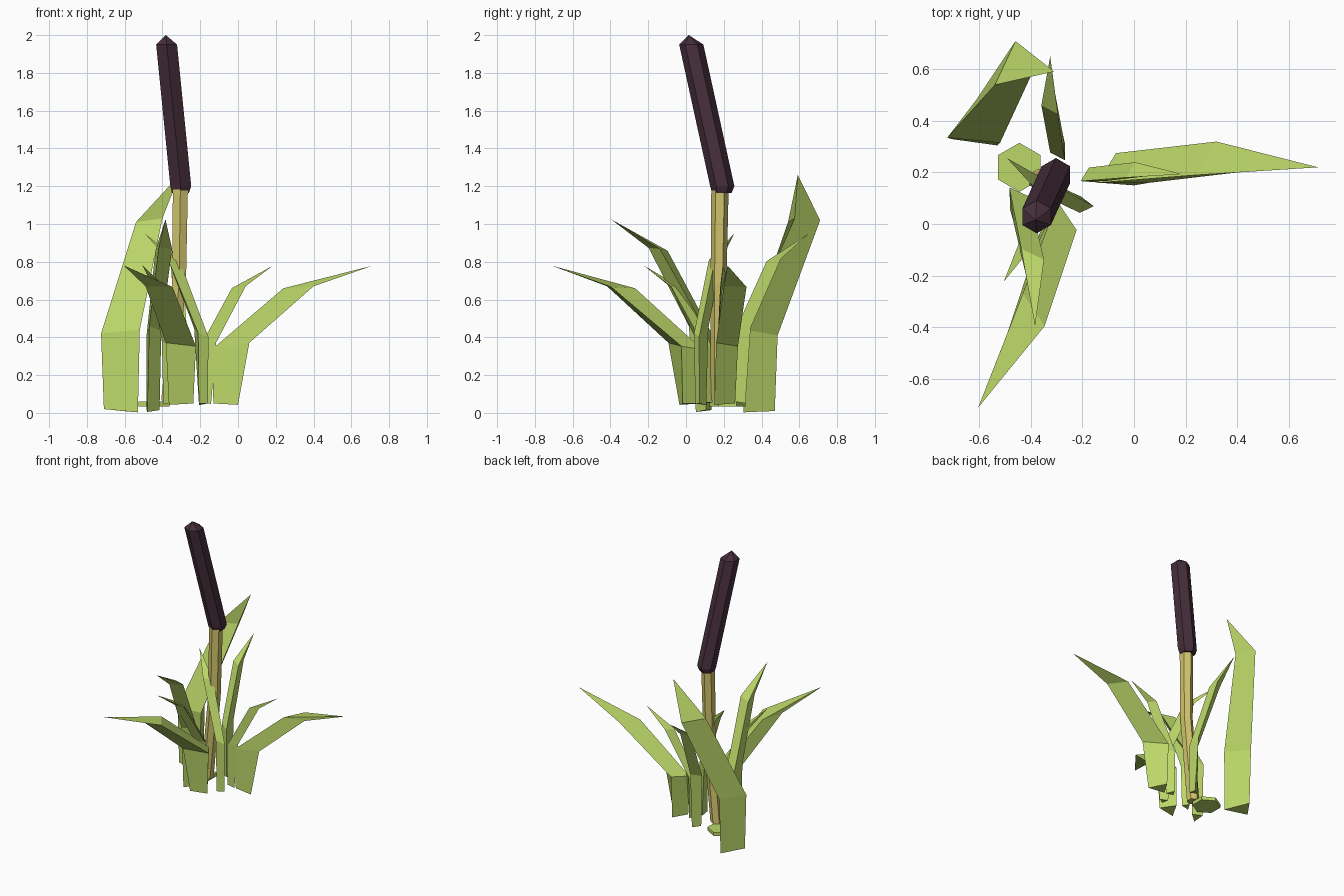
import bpy, bmesh, math
from mathutils import Vector, Matrix

if "Cube" in bpy.data.objects:
    bpy.data.objects.remove(bpy.data.objects["Cube"])


def material(name, rgb):
    m = bpy.data.materials.new(name)
    m.diffuse_color = (*rgb, 1)
    m.use_nodes = True
    m.node_tree.nodes["Principled BSDF"].inputs["Base Color"].default_value = m.diffuse_color
    return m


GREEN = material("leaf green", (0.50, 0.68, 0.14))
STRAW = material("stem straw", (0.64, 0.55, 0.15))
BROWN = material("dark seed brown", (0.060, 0.027, 0.043))


def loft(name, rings, mat, tip=None):
    """Skin equal rings of points, closing the start and either a tip or a cap."""
    bm = bmesh.new()
    vs = [[bm.verts.new(p) for p in r] for r in rings]
    n = len(vs[0])
    bm.faces.new(vs[0][::-1])
    for a, b in zip(vs, vs[1:]):
        for i in range(n):
            j = (i + 1) % n
            bm.faces.new((a[i], a[j], b[j], b[i]))
    if tip:
        t = bm.verts.new(tip)
        for i in range(n):
            bm.faces.new((vs[-1][i], vs[-1][(i + 1) % n], t))
    else:
        bm.faces.new(vs[-1])
    bmesh.ops.recalc_face_normals(bm, faces=bm.faces)
    me = bpy.data.meshes.new(name)
    bm.to_mesh(me)
    bm.free()
    me.materials.append(mat)
    ob = bpy.data.objects.new(name, me)
    bpy.context.collection.objects.link(ob)
    return ob


def hexagon(x, y, z, r):
    return [(x + r * math.cos(math.pi / 2 + i * math.pi / 3),
             y + r * math.sin(math.pi / 2 + i * math.pi / 3), z) for i in range(6)]


# Stem and seed head
loft("stem", [hexagon(-.370, .172, .065, .042), hexagon(-.312, .172, .68, .042),
              hexagon(-.305, .18, 1.20, .046)], STRAW)
loft("seed_head", [hexagon(-.305, .19, 1.165, .052), hexagon(-.303, .192, 1.20, .064),
                   hexagon(-.378, .028, 1.95, .064)], BROWN, (-.382, .015, 2.0))

# Flat sprout under the stem
loft("stem_base", [hexagon(-.445, .22, .035, .095), hexagon(-.445, .22, .06, .095)], GREEN)

# Arching leaf pattern: triangular section, leaning along +x, heights as fractions
ARCH = [[(-.06, -.03, 0), (.07, -.04, -.01), (0, .07, 0)],
        [(-.07, -.03, .39), (.13, -.03, .44), (0, .085, .415)],
        [(.31, 0, .835), (.47, .01, .85), (.39, .13, .845)]]
ARCH_TIP = (.785, .03, 1)


def arch_leaf(name, x, y, z0, z1, scale, turn):
    rot = Matrix.Rotation(math.radians(turn), 3, 'Z')

    def place(p):
        q = rot @ Vector((p[0] * scale, p[1] * scale, 0))
        return (x + q.x, y + q.y, z0 + (z1 - z0) * p[2])
    loft(name, [[place(p) for p in r] for r in ARCH], GREEN, place(ARCH_TIP))


for args in [("right_leaf_large", -.07, .19, .05, .78, 1.0, 0),
             ("right_leaf_small", -.175, .18, .055, .78, .46, 0),
             ("front_leaf_large", -.30, .012, .05, .78, 1.0, -115),
             ("front_leaf_small", -.365, .11, .055, .78, .46, -115),
             ("front_leaf_tall", -.46, .10, .015, 1.025, .64, -83.5),
             ("back_leaf_small", -.285, .28, .06, .95, .475, 94),
             ("left_leaf_small", -.19, .075, .05, .95, .45, 147)]:
    arch_leaf(*args)

# Tall broad leaf at back left
loft("back_leaf_broad",
     [[(-.71, .33, .02), (-.53, .305, .003), (-.61, .47, .01)],
      [(-.725, .335, .42), (-.52, .315, .44), (-.61, .485, .41)],
      [(-.54, .54, 1.01), (-.40, .575, 1.03), (-.46, .71, 1.02)]],
     GREEN, (-.31, .592, 1.26))
